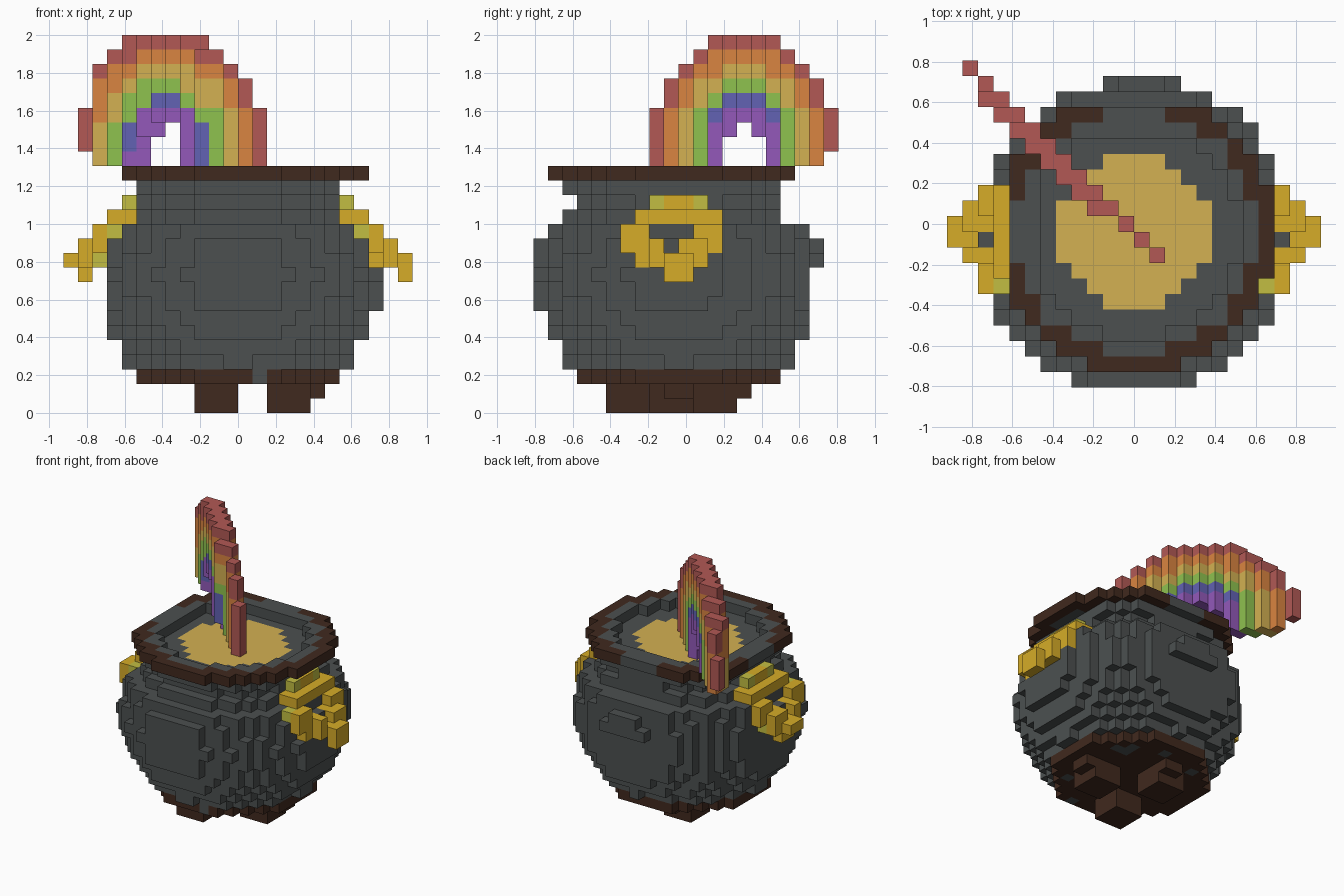
import bpy, bmesh
from math import hypot

cube = bpy.data.objects.get("Cube")
if cube:
    bpy.data.objects.remove(cube, do_unlink=True)

V = 2 / 26  # edge of one block


def linear(c):
    c /= 255
    return c / 12.92 if c <= 0.04045 else ((c + 0.055) / 1.055) ** 2.4


def material(name, r, g, b):
    mat = bpy.data.materials.new(name)
    mat.use_nodes = True
    col = (linear(r), linear(g), linear(b), 1)
    mat.diffuse_color = col
    bsdf = mat.node_tree.nodes["Principled BSDF"]
    bsdf.inputs["Base Color"].default_value = col
    bsdf.inputs["Roughness"].default_value = 0.9
    return mat


MATS = {
    "iron": material("iron grey", 76, 80, 80),
    "brown": material("dark brown", 64, 41, 30),
    "handle": material("handle gold", 214, 172, 40),
    "olive": material("olive gold", 194, 190, 66),
    "coin": material("pale gold", 211, 177, 82),
    "red": material("soft red", 178, 89, 85),
    "orange": material("soft orange", 218, 133, 65),
    "green": material("leaf green", 143, 194, 79),
    "blue": material("dusk blue", 98, 98, 180),
    "purple": material("violet", 147, 89, 186),
}


def block_object(name, cells):
    """Skin a set of blocks, keeping only the faces open to the outside."""
    used = sorted(set(cells.values()))
    bm = bmesh.new()
    verts = {}

    def vert(p):
        if p not in verts:
            verts[p] = bm.verts.new((p[0] * V, (p[1] - 0.5) * V, p[2] * V))
        return verts[p]

    for cell, key in cells.items():
        for axis in range(3):
            for side in (0, 1):
                near = list(cell)
                near[axis] += 2 * side - 1
                if tuple(near) in cells:
                    continue
                loop = []
                for a, b in ((0, 0), (1, 0), (1, 1), (0, 1)):
                    p = list(cell)
                    p[axis] += side
                    p[(axis + 1) % 3] += a
                    p[(axis + 2) % 3] += b
                    loop.append(vert(tuple(p)))
                face = bm.faces.new(loop if side else loop[::-1])
                face.material_index = used.index(key)
    mesh = bpy.data.meshes.new(name)
    bm.to_mesh(mesh)
    bm.free()
    for key in used:
        mesh.materials.append(MATS[key])
    obj = bpy.data.objects.new(name, mesh)
    bpy.context.collection.objects.link(obj)


def disc(radius):
    """Block columns of a disc, with their distance from the pot's axis."""
    for i in range(-12, 12):
        for j in range(-12, 12):
            d = hypot(i + 0.5, j + 0.5)
            if d < radius:
                yield i, j, d


# Handles: tilted rings, one per side
def handle(side):
    rows = {
        14: ([7], range(-2, 2)),
        13: ([7, 8], range(-3, 3)),
        12: ([8, 9], [-4, -3, 1, 2]),
        11: ([9, 10], [-4, -3, -2, 0, 1, 2]),
        10: ([9, 10, 11], range(-3, 2)),
        9: ([11 if side > 0 else 10], [-1, 0]),
    }
    cells = {}
    for k, (xs, ys) in rows.items():
        for i in xs:
            for j in ys:
                # the ring narrows towards its outer end
                if (i == 11 and j not in (-1, 0)) or (i == 10 and not -3 < j < 2):
                    continue
                olive = (k == 14 and j in (-2, 1)) or (k == 12 and i == 8)
                olive = olive or (side < 0 and k == 10 and i == 9)
                cells[i if side > 0 else -1 - i, j, k] = "olive" if olive else "handle"
    return cells


left_handle, right_handle = handle(1), handle(-1)
block_object("left_handle", left_handle)
block_object("right_handle", right_handle)

# Pot body: round belly, narrow neck, gold filling the mouth
NECK = {13: 8.2, 14: 7.2, 15: 8.2}
body = {}
for k in range(3, 16):
    belly = (102.55 - 1.5 * abs(k - 9) ** 1.9) ** 0.5
    radius = NECK.get(k, belly)
    for i, j, d in disc(radius):
        # the back is a little tighter, most of all towards the right
        if j > 0 and d + (0.3 if i < 0 else 0.03) > radius:
            continue
        if k in (7, 8, 9) and (i < -9 or j > 8):
            continue
        if k in (13, 15) and (not -8 < i < 7 or j > 6):
            continue
        if (i, j, k) in left_handle or (i, j, k) in right_handle:
            continue
        body[i, j, k] = "coin" if k == 15 and d < 4.9 else "iron"
block_object("pot_body", body)

# Rim: iron lip with a brown outer edge
rim = {}
for i, j, d in disc(9):
    if (d > 6.7 or i < -6 or j > 5) and i >= -8 and j <= 7:
        rim[i, j, 16] = "brown" if d > 7.85 else "iron"
block_object("rim", rim)

# Base: brown plate with a few iron blocks showing
base = {}
for i, j, d in disc(6.98):
    corner = abs(i - j) < 2 and i > 0 and 4.5 < d < 6
    patch = (i, j) in [(1, -7), (5, 0), (0, 5), (4, -4), (-4, 4)]
    base[i, j, 2] = "iron" if corner or patch else "brown"
block_object("base", base)


# Feet: three stubby blocks
def foot(name, i0, j0, extra):
    cells = {(i0 + a, j0 + b, k): "brown" for a in range(3) for b in range(3) for k in (0, 1)}
    cells.update({(i, j, 1): "brown" for i, j in extra})
    block_object(name, cells)


foot("front_foot", -3, -5, [])
foot("left_foot", 2, -2, [(5, -1), (5, 0)])
foot("back_foot", -3, 1, [(-2, 4), (-1, 4)])

# Rainbow: diagonal arch, each colour ending at its own radius
BANDS = {"purple": 2.5, "blue": 2.9, "green": 3.75, "coin": 4.75, "orange": 5.6, "red": 6.53}
rainbow = {}


def paint(i, j, k, offset):
    d = hypot(offset, 0.87 * max(0, k - 18))
    if d > 1.3:
        for colour, outer in BANDS.items():
            if d < outer:
                rainbow[i, j, k] = colour
                break


for n in range(13):
    start = 16 if n < 5 else 18 if n == 12 else 17
    for k in range(start, 26):
        paint(1 - n, n - 2, k, n - 6)
        # doubled blocks that thicken the middle of the arch
        if 3 <= n <= 10 and k > 16:
            paint(-n, n - 2, k, n - (5.4 if n > 7 and 17 < k < 21 else 5.7))
block_object("rainbow", rainbow)
